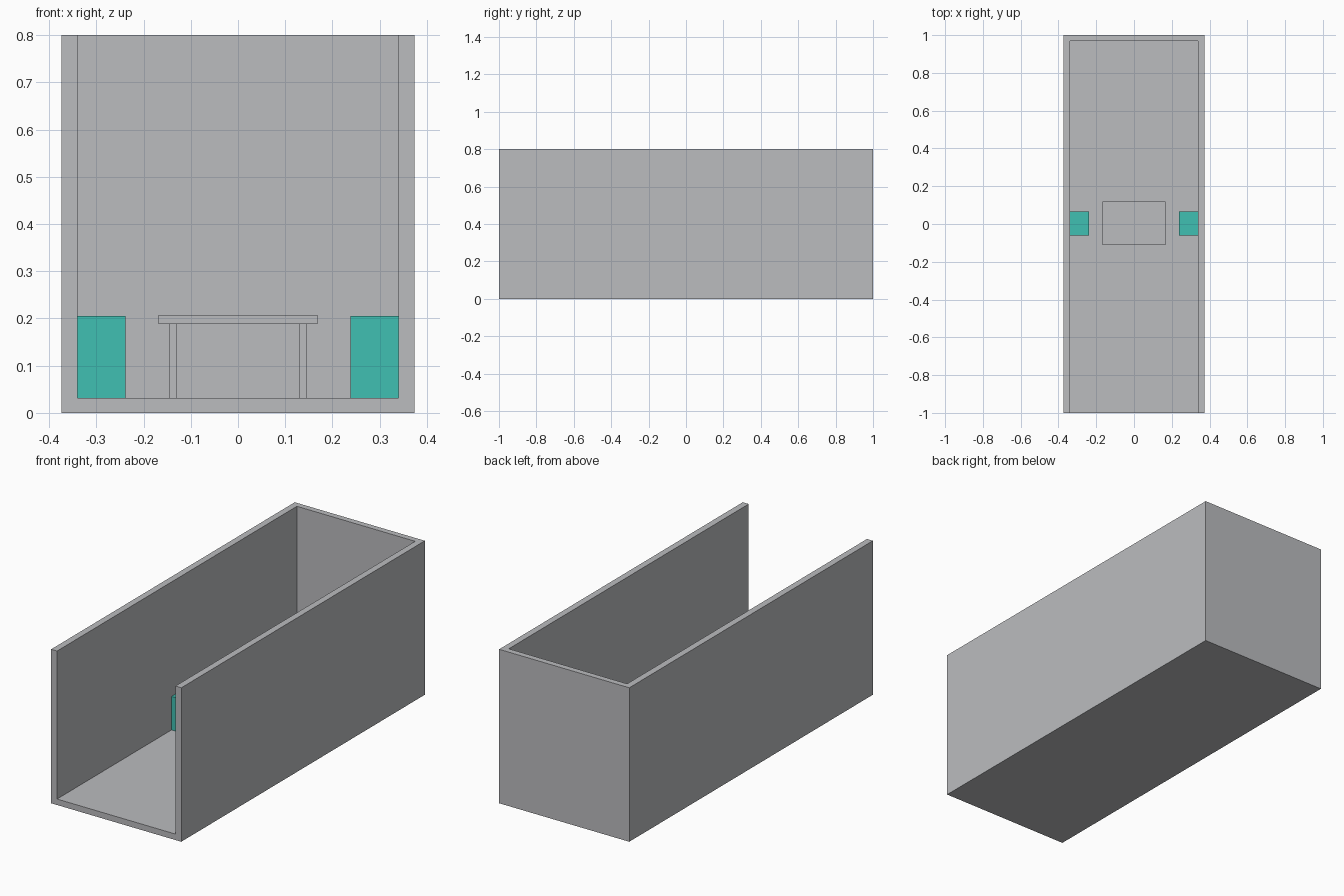
import bpy

if "Cube" in bpy.data.objects:
    bpy.data.objects.remove(bpy.data.objects["Cube"])


def material(name, rgb):
    m = bpy.data.materials.new(name)
    m.diffuse_color = (*rgb, 1)
    m.use_nodes = True
    m.node_tree.nodes["Principled BSDF"].inputs["Base Color"].default_value = m.diffuse_color
    return m


grey = material("plain_grey", (0.497, 0.503, 0.521))
teal = material("teal", (0.051, 0.527, 0.445))


def finish(name, verts, faces, mat):
    me = bpy.data.meshes.new(name)
    me.from_pydata(verts, [], faces)
    me.materials.append(mat)
    ob = bpy.data.objects.new(name, me)
    bpy.context.collection.objects.link(ob)
    return ob


def box(name, lo, hi, mat):
    verts = [(x, y, z) for x in (lo[0], hi[0]) for y in (lo[1], hi[1]) for z in (lo[2], hi[2])]
    faces = [(0, 1, 3, 2), (4, 6, 7, 5), (0, 4, 5, 1), (2, 3, 7, 6), (0, 2, 6, 4), (1, 5, 7, 3)]
    return finish(name, verts, faces, mat)


W, IN = 0.374, 0.34          # outer and inner half widths
FLOOR, TOP, BACK = 0.031, 0.8, 0.969

# Room shell: one solid, open at the front and the top
shell = box("room_shell", (-W, -1, 0), (W, 1, TOP), grey)
cutter = box("room_cutter", (-IN, -1.2, FLOOR), (IN, BACK, 1), grey)
cutter.hide_render = True
cutter.hide_viewport = True
cut = shell.modifiers.new("hollow", 'BOOLEAN')
cut.operation = 'DIFFERENCE'
cut.solver = 'EXACT'
cut.object = cutter

# Cabinets against both side walls
for side, s in (("left", -1), ("right", 1)):
    x0, x1 = sorted((s * 0.238, s * IN))
    box(side + "_cabinet", (x0, -0.06, FLOOR), (x1, 0.065, 0.205), teal)

# Table in the middle
CY = 0.003
box("table_top", (-0.168, CY - 0.115, 0.188), (0.168, CY + 0.115, 0.207), grey)
for side, s in (("left", -1), ("right", 1)):
    for end, t in (("front", -1), ("back", 1)):
        cx, cy = s * 0.138, CY + t * 0.085
        box(f"{end}_{side}_table_leg", (cx - 0.008, cy - 0.008, FLOOR),
            (cx + 0.008, cy + 0.008, 0.188), grey)
